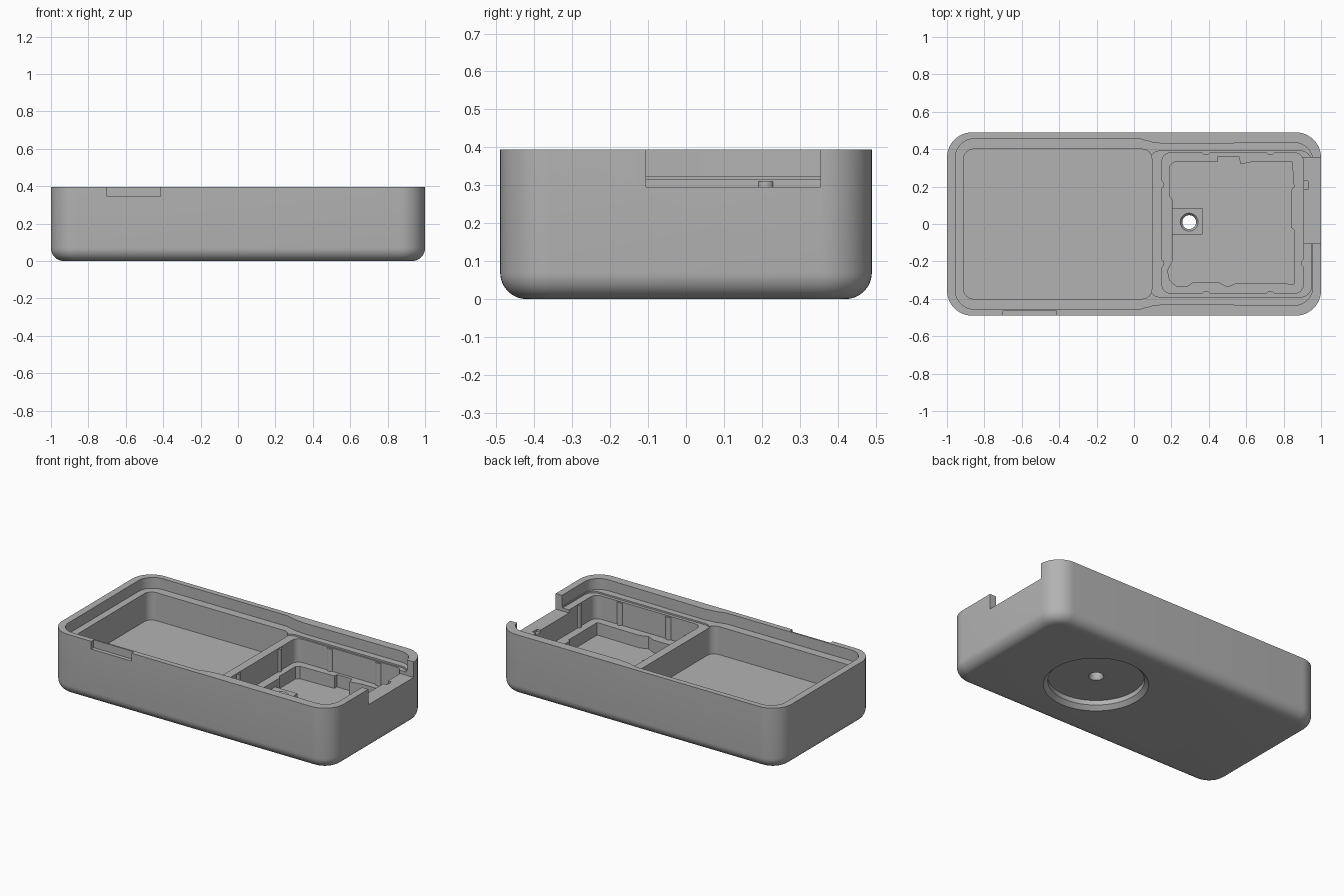
import bpy, bmesh, math

cube = bpy.data.objects.get("Cube")
if cube:
    bpy.data.objects.remove(cube, do_unlink=True)

grey = bpy.data.materials.new("plain grey")
grey.use_nodes = True
colour = (0.45, 0.45, 0.45, 1)
grey.diffuse_color = colour
grey.node_tree.nodes["Principled BSDF"].inputs["Base Color"].default_value = colour


def rounded(x0, x1, y0, y1, r, n=10):
    """Counter-clockwise rounded rectangle."""
    pts = []
    corners = [(x1 - r, y1 - r), (x0 + r, y1 - r), (x0 + r, y0 + r), (x1 - r, y0 + r)]
    for q, (cx, cy) in enumerate(corners):
        for i in range(n + 1):
            a = math.pi / 2 * (q + i / n)
            pts.append((cx + r * math.cos(a), cy + r * math.sin(a)))
    return pts


def circle(cx, cy, r, n=48):
    return [(cx + r * math.cos(math.tau * i / n), cy + r * math.sin(math.tau * i / n))
            for i in range(n)]


def box(x0, x1, y0, y1):
    return [(x0, y0), (x1, y0), (x1, y1), (x0, y1)]


def loft(name, layers):
    """Closed solid through a stack of (outline, height) layers."""
    bm = bmesh.new()
    rings = [[bm.verts.new((x, y, z)) for x, y in pts] for pts, z in layers]
    bm.faces.new(rings[0][::-1])
    bm.faces.new(rings[-1])
    for a, b in zip(rings, rings[1:]):
        for i in range(len(a)):
            j = (i + 1) % len(a)
            bm.faces.new((a[i], a[j], b[j], b[i]))
    mesh = bpy.data.meshes.new(name)
    bm.to_mesh(mesh)
    bm.free()
    mesh.materials.append(grey)
    obj = bpy.data.objects.new(name, mesh)
    bpy.context.collection.objects.link(obj)
    return obj


def prism(name, pts, z0, z1):
    return loft(name, [(pts, z0), (pts, z1)])


def combine(tool, operation="DIFFERENCE"):
    """Apply a tool solid to the case, then discard it."""
    mod = case.modifiers.new(tool.name, "BOOLEAN")
    mod.operation, mod.solver, mod.object = operation, "EXACT", tool
    bpy.context.view_layer.objects.active = case
    bpy.ops.object.modifier_apply(modifier=mod.name)
    bpy.data.objects.remove(tool, do_unlink=True)


# Outer shell with rounded corners and a filleted base
TOP, OVER, FILLET = 0.395, 0.5, 0.07
layers = []
for i in range(9):
    a = math.pi / 2 * i / 8
    d = FILLET * (1 - math.sin(a))
    layers.append((rounded(-1 + d, 1 - d, -0.49 + d, 0.49 - d, 0.135 - d, 12),
                   FILLET * (1 - math.cos(a))))
layers.append((rounded(-1, 1, -0.49, 0.49, 0.135, 12), TOP))
case = loft("case", layers)

# Lid recess: wide over the left bay, pinched in past the divider
outline = rounded(-0.955, 0.955, -0.455, 0.455, 0.1)
right = [(x, y * 0.435 / 0.455) for x, y in outline if x > 0]
left = [p for p in outline if p[0] < 0]
half = len(right) // 2
neck = [(0.17, 0.428), (0.1, 0.436), (0.03, 0.455)]
lid = right[:half] + neck + left + [(x, -y) for x, y in neck[::-1]] + right[half:]
combine(prism("lid_recess", lid, 0.325, OVER))
combine(prism("right_ledge", rounded(0.08, 0.95, -0.39, 0.39, 0.06), 0.315, OVER))

# Two bays separated by the divider
combine(prism("left_bay", rounded(-0.91, 0.095, -0.4, 0.4, 0.05), 0.145, OVER))
combine(prism("right_bay", rounded(0.15, 0.905, -0.37, 0.38, 0.045), 0.165, OVER))

# Lower well with an outline relieved around small components
well = [(0.19, 0.31), (0.19, 0.15), (0.205, 0.13), (0.205, -0.2), (0.18, -0.25),
        (0.19, -0.3), (0.23, -0.335), (0.28, -0.335), (0.32, -0.31), (0.45, -0.31),
        (0.5, -0.335), (0.55, -0.315), (0.855, -0.32), (0.855, -0.03), (0.84, -0.02),
        (0.84, 0.18), (0.855, 0.2), (0.845, 0.335), (0.65, 0.335), (0.57, 0.32),
        (0.56, 0.36), (0.45, 0.36), (0.45, 0.335), (0.21, 0.33)]
combine(prism("well", well, 0.085, OVER))

# Snap ribs on the walls of the right bay
ribs = [(x, y) for x in (0.385, 0.73) for y in (-0.38, 0.39)]
ribs += [(0.14, -0.21), (0.14, 0.21), (0.915, -0.21)]
for x, y in ribs:
    combine(prism("rib", circle(x, y, 0.022, 16), 0.16, 0.31), "UNION")

# Raised pad around the screw hole
combine(prism("screw_pad", box(0.19, 0.365, -0.055, 0.085), 0.08, 0.125), "UNION")

# Round recess with chamfered mouth underneath, then the screw hole
hx, hy = 0.295, 0.01
combine(loft("base_recess", [(circle(hx, hy, 0.32, 96), -0.015), (circle(hx, hy, 0.28, 96), 0.025),
                             (circle(hx, hy, 0.28, 96), 0.055)]))
combine(loft("screw_hole", [(circle(hx, hy, 0.05), 0.045), (circle(hx, hy, 0.037), 0.07),
                            (circle(hx, hy, 0.037), 0.11), (circle(hx, hy, 0.055), 0.135)]))

# Connector opening in the right end, cable slot in the divider, thumb notch in front
combine(prism("connector_opening", box(0.88, 1.1, -0.105, 0.355), 0.295, OVER))
combine(prism("cable_slot", box(0.905, 0.93, 0.185, 0.23), 0.28, OVER))
combine(prism("thumb_notch", box(-0.7, -0.415, -0.6, -0.465), 0.345, OVER))

bpy.ops.object.select_all(action="DESELECT")
case.select_set(True)
bpy.context.view_layer.objects.active = case
bpy.ops.object.shade_smooth_by_angle(angle=math.radians(30))
